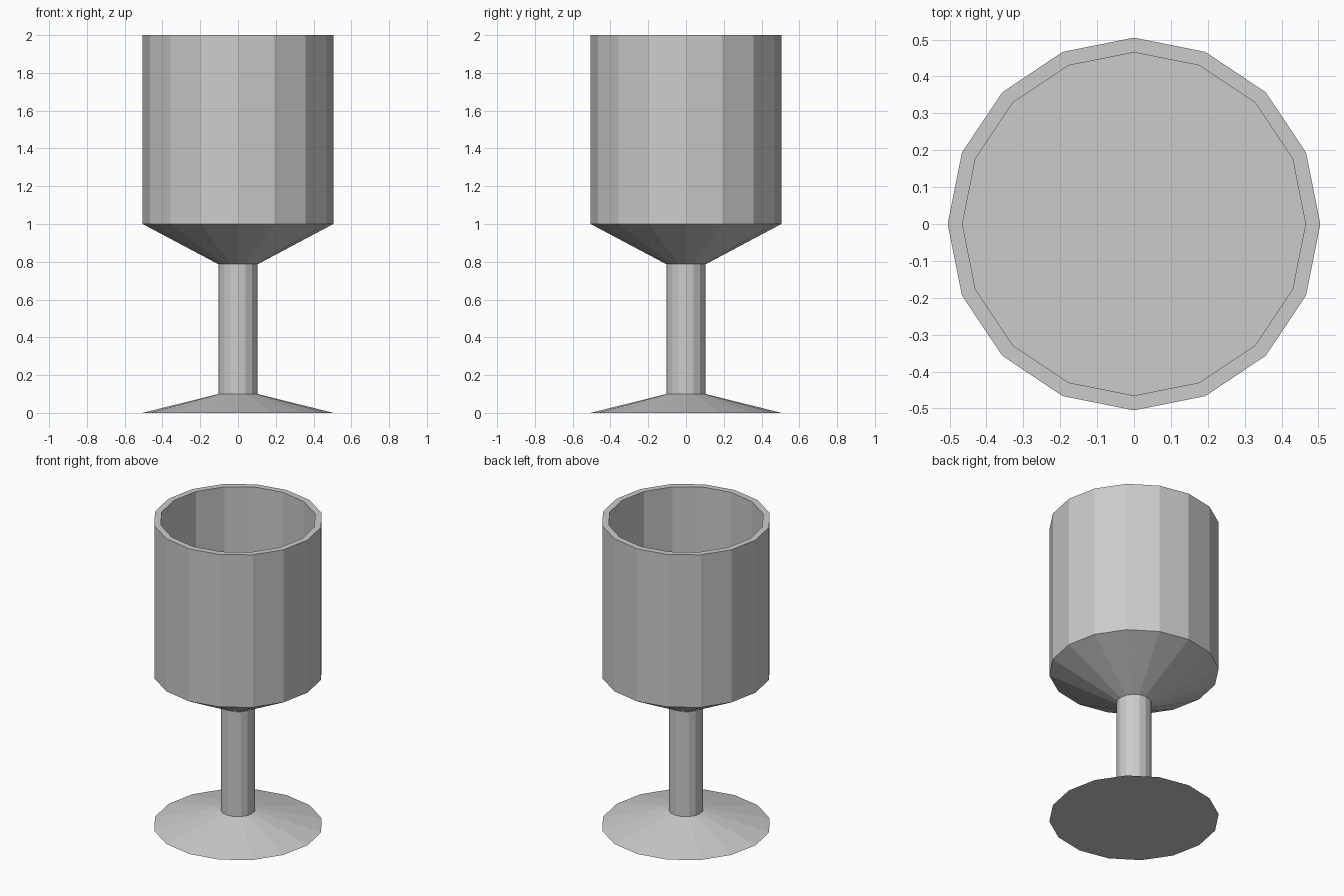
import bpy
import bmesh
from math import cos, sin, tau

if "Cube" in bpy.data.objects:
    bpy.data.objects.remove(bpy.data.objects["Cube"])

SIDES = 16


def lathe(name, profile):
    """Revolve (radius, z) rings into a closed, flat-faced solid."""
    bm = bmesh.new()
    rings = [[bm.verts.new((r * cos(tau * i / SIDES), r * sin(tau * i / SIDES), z))
              for i in range(SIDES)] for r, z in profile]
    for low, high in zip(rings, rings[1:]):
        for i in range(SIDES):
            j = (i + 1) % SIDES
            bm.faces.new((low[i], low[j], high[j], high[i]))
    bm.faces.new(rings[0][::-1])
    bm.faces.new(rings[-1])
    mesh = bpy.data.meshes.new(name)
    bm.to_mesh(mesh)
    bm.free()
    obj = bpy.data.objects.new(name, mesh)
    bpy.context.collection.objects.link(obj)
    return obj


# One continuous surface: foot, stem, flared bowl, rim, inner wall and floor
lathe("goblet", [
    (0.505, 0.0), (0.104, 0.10),      # sloped foot
    (0.104, 0.787),                   # stem
    (0.505, 1.0), (0.505, 2.0),       # flare and outer bowl wall
    (0.465, 2.0), (0.465, 1.0),       # rim and hollow
])
